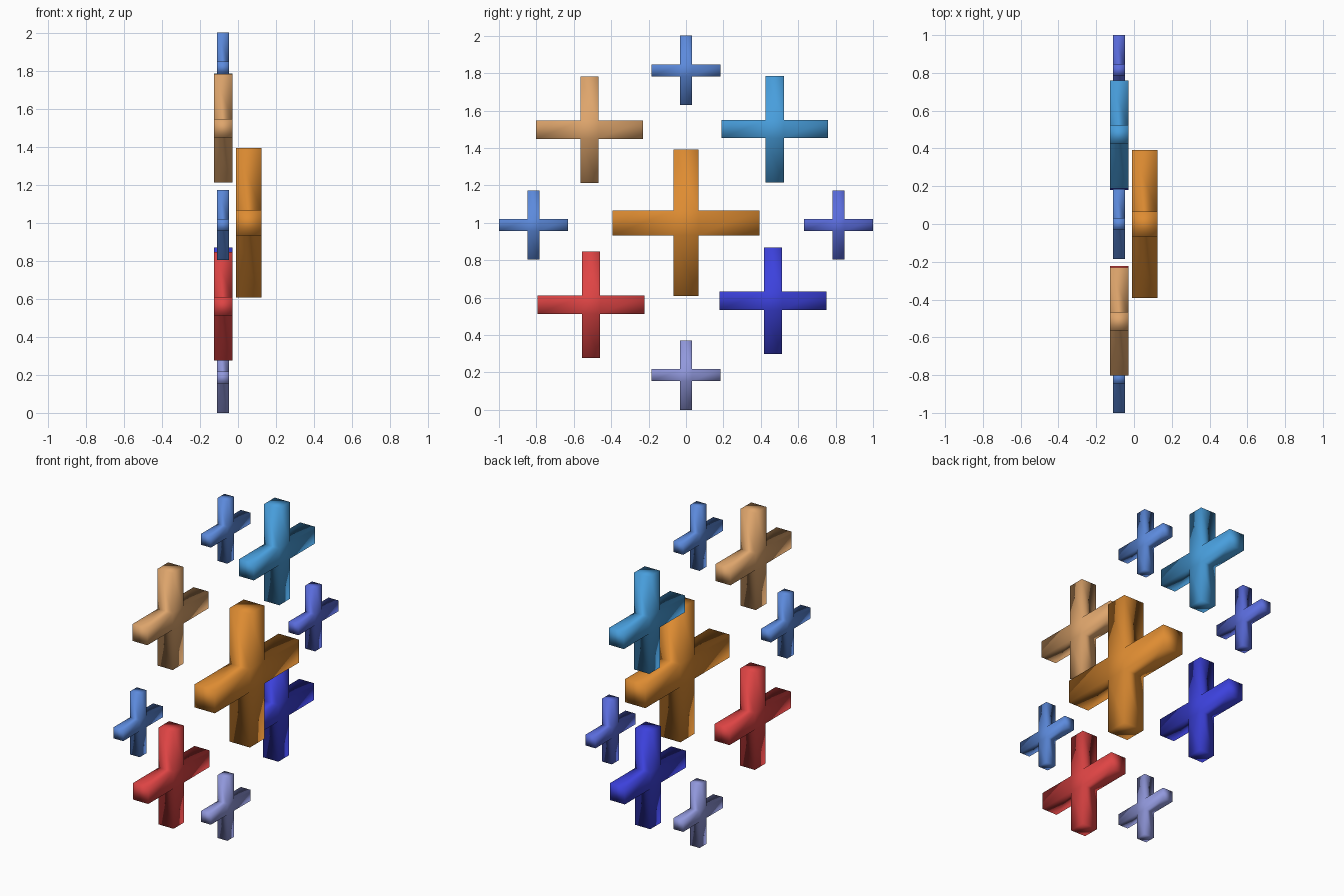
import bpy
import bmesh

if "Cube" in bpy.data.objects:
    bpy.data.objects.remove(bpy.data.objects["Cube"])


def linear(c):
    """Convert 0-255 display colour to linear RGBA."""
    out = []
    for v in c:
        v /= 255
        out.append(v / 12.92 if v <= 0.04045 else ((v + 0.055) / 1.055) ** 2.4)
    return (*out, 1)


def plus(name, x, y, z, reach, half, color):
    """Plus-shaped block in the YZ plane, centre square with four extruded arms."""
    bm = bmesh.new()
    bmesh.ops.create_cube(bm, size=2 * half)
    sides = [f for f in bm.faces if abs(f.normal.x) < 0.5]
    for f in sides:
        n = f.normal.copy()
        new = bmesh.ops.extrude_discrete_faces(bm, faces=[f])["faces"][0]
        bmesh.ops.translate(bm, verts=new.verts[:], vec=n * (reach - half))
    bmesh.ops.remove_doubles(bm, verts=bm.verts[:], dist=1e-5)
    bmesh.ops.recalc_face_normals(bm, faces=bm.faces[:])
    for f in bm.faces:
        f.smooth = True
    me = bpy.data.meshes.new(name)
    bm.to_mesh(me)
    bm.free()
    mat = bpy.data.materials.new(name + "_color")
    mat.diffuse_color = linear(color)
    mat.use_nodes = True
    mat.node_tree.nodes["Principled BSDF"].inputs["Base Color"].default_value = mat.diffuse_color
    me.materials.append(mat)
    ob = bpy.data.objects.new(name, me)
    ob.location = (x, y, z)
    bpy.context.collection.objects.link(ob)


# Large centre cross, standing in front of the others
plus("center_cross", 0.057, 0, 1.0, 0.392, 0.067, (222, 140, 50))

# Four medium crosses on the diagonals
for name, y, z, col in [
    ("tan_cross", -0.516, 1.498, (222, 165, 108)),
    ("sky_blue_cross", 0.474, 1.501, (72, 158, 220)),
    ("red_cross", -0.508, 0.561, (222, 68, 68)),
    ("blue_cross", 0.465, 0.584, (60, 65, 220)),
]:
    plus(name, -0.078, y, z, 0.285, 0.049, col)

# Four small crosses at the outer points
for name, y, z, col in [
    ("top_cross", 0, 1.815, (92, 138, 220)),
    ("left_cross", -0.815, 0.988, (92, 138, 220)),
    ("right_cross", 0.815, 0.988, (90, 108, 220)),
    ("bottom_cross", 0, 0.185, (145, 152, 220)),
]:
    plus(name, -0.079, y, z, 0.185, 0.032, col)
